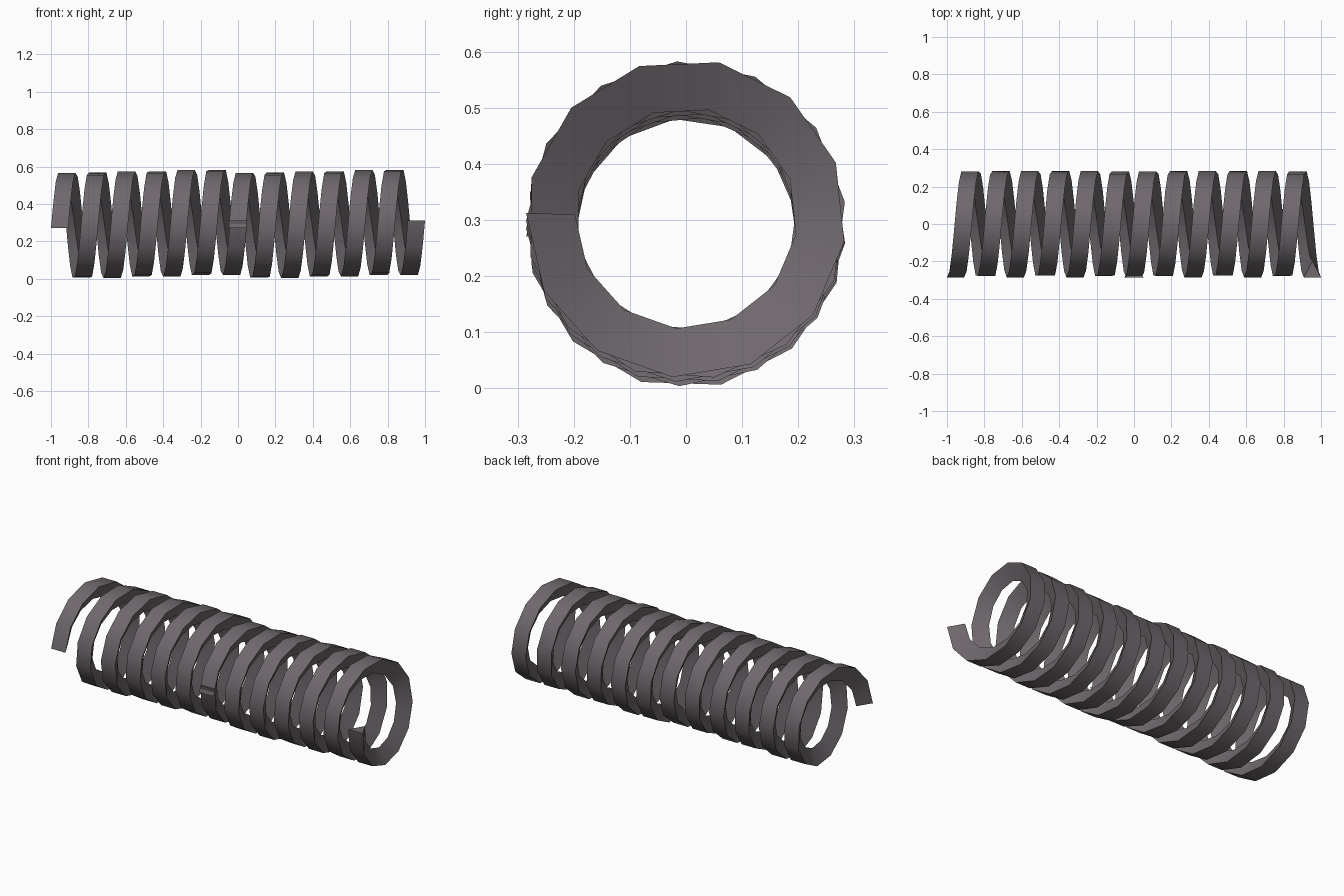
import bpy, bmesh, math

if "Cube" in bpy.data.objects:
    bpy.data.objects.remove(bpy.data.objects["Cube"])

TURNS, STEPS = 6, 75
R_OUT, R_IN, WIDTH = 0.285, 0.198, 0.092
X_START, X_TRAVEL = -1.0, 0.958
Z_START, Z_RISE = 0.282, 0.023
PHI0, PHI1 = math.radians(-2.3), 2 * math.pi * TURNS + math.radians(1.5)

steel = bpy.data.materials.new("dark warm grey")
steel.diffuse_color = (0.16, 0.14, 0.155, 1)
steel.use_nodes = True
steel.node_tree.nodes["Principled BSDF"].inputs["Base Color"].default_value = steel.diffuse_color

# Triangular wire section: (x offset, radius), flat side out, ridge inward
section = [(0, R_OUT), (WIDTH, R_OUT), (WIDTH / 2, R_IN)]

# Sweep the section along the helix
bm = bmesh.new()
rings = []
for i in range(STEPS + 1):
    t = i / STEPS
    a = PHI0 + (PHI1 - PHI0) * t
    rings.append([bm.verts.new((X_START + X_TRAVEL * t + dx,
                                -r * math.cos(a),
                                Z_START + Z_RISE * t + r * math.sin(a)))
                  for dx, r in section])
for p, q in zip(rings, rings[1:]):
    for k in range(3):
        n = (k + 1) % 3
        bm.faces.new((p[k], p[n], q[n], q[k]))
bm.faces.new(rings[0])
bm.faces.new(rings[-1])
bmesh.ops.recalc_face_normals(bm, faces=bm.faces)

mesh = bpy.data.meshes.new("coil_spring")
bm.to_mesh(mesh)
bm.free()
mesh.materials.append(steel)
spring = bpy.data.objects.new("coil_spring", mesh)
bpy.context.collection.objects.link(spring)

# Smooth along the coil, sharp at the section corners
bpy.context.view_layer.objects.active = spring
spring.select_set(True)
bpy.ops.object.shade_smooth_by_angle(angle=math.radians(40))

# Second half of the spring repeats the first
arr = spring.modifiers.new("second_half", 'ARRAY')
arr.count = 2
arr.use_relative_offset = False
arr.use_constant_offset = True
arr.constant_offset_displace = (0.95, 0, 0)
